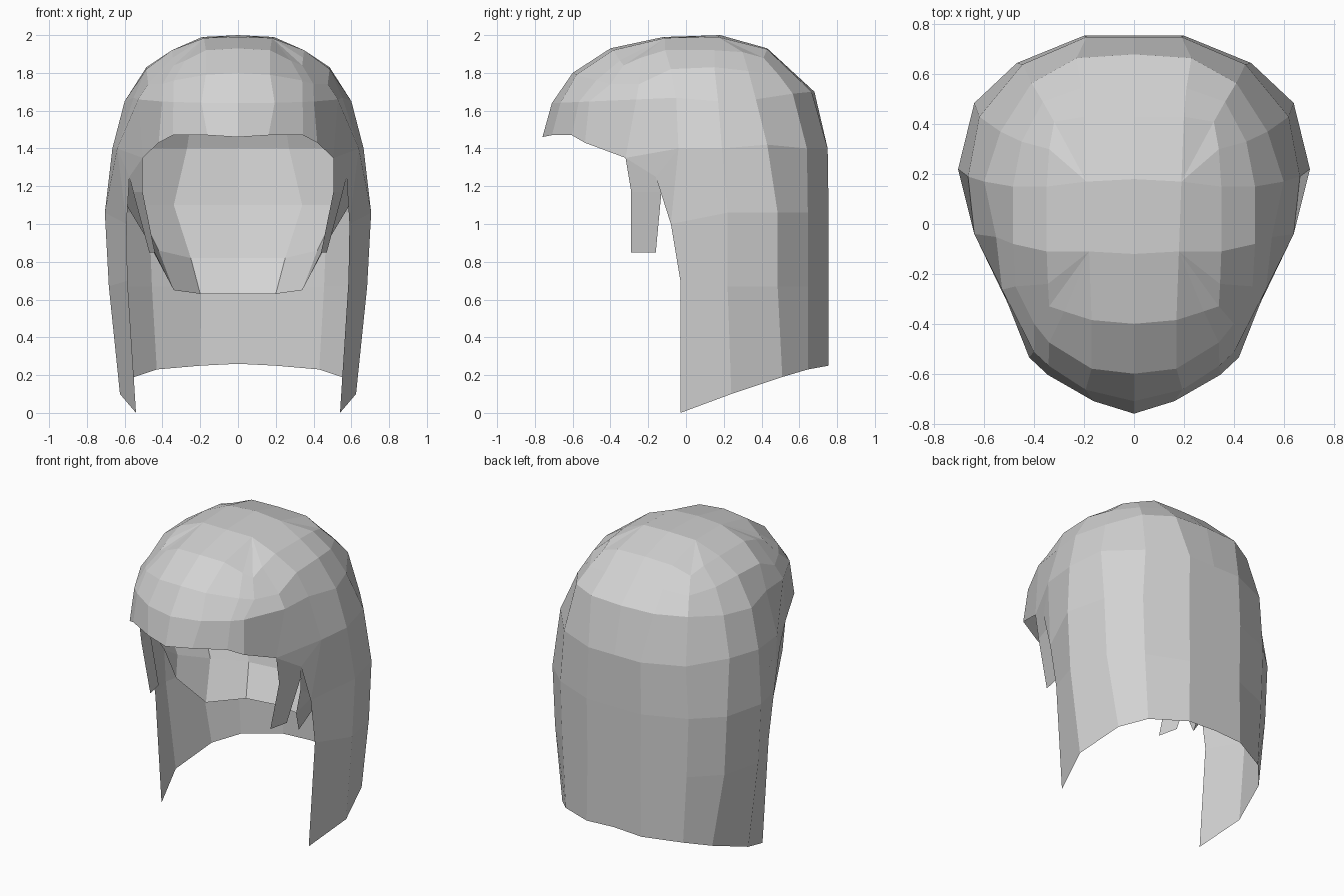
import bpy, bmesh, math

if "Cube" in bpy.data.objects:
    bpy.data.objects.remove(bpy.data.objects["Cube"])

grey = bpy.data.materials.new("hair grey")
grey.diffuse_color = (0.65, 0.65, 0.65, 1)
grey.use_nodes = True
grey.node_tree.nodes["Principled BSDF"].inputs["Base Color"].default_value = grey.diffuse_color

# Half outline of the hair from above, back centre to front centre
PLAN = [(0, .755), (.2, .755), (.47, .645), (.64, .485), (.705, .22), (.645, -.04),
        (.53, -.27), (.42, -.54), (.34, -.6), (.17, -.705), (0, -.755)]


def ring(width, front, back, z_front, z_back, roundness):
    """Half ring of the dome; roundness widens the front toward an ellipse."""
    pts = []
    for i, (x, y) in enumerate(PLAN):
        t = (y + .755) / 1.51
        px = x / .7 * width
        if 6 <= i <= 9:
            oval = width * math.sqrt(max(0, 1 - (2 * t - 1) ** 2))
            px += (oval - px) * roundness
        pts.append((px, front + t * (back - front), z_front + t * (z_back - z_front)))
    return pts


def sheet(name, grids, polygons=()):
    """Skin rows of points into half a surface and mirror it across x = 0."""
    bm = bmesh.new()

    def face(pts):
        unique = []
        for p in pts:
            if p not in unique:
                unique.append(p)
        if len(unique) > 2:
            bm.faces.new([bm.verts.new(p) for p in unique])

    for rows in grids:
        for a, b in zip(rows, rows[1:]):
            for i in range(min(len(a), len(b)) - 1):
                face([a[i], a[i + 1], b[i + 1], b[i]])
    for poly in polygons:
        face(poly)
    bmesh.ops.remove_doubles(bm, verts=bm.verts, dist=.001)
    bmesh.ops.recalc_face_normals(bm, faces=bm.faces)
    me = bpy.data.meshes.new(name)
    bm.to_mesh(me)
    bm.free()
    me.materials.append(grey)
    ob = bpy.data.objects.new(name, me)
    bpy.context.collection.objects.link(ob)
    mirror = ob.modifiers.new("mirror", 'MIRROR')
    mirror.use_clip = True
    mirror.merge_threshold = .001
    return ob


# Hairline: fringe at the front, widest line at the sides and back
hair_z = [1.4] * 6 + [1.35, 1.43, 1.47, 1.47, 1.46]
hairline = [(x, y, z) for (x, y, _), z in zip(ring(.665, -.76, .75, 0, 0, 0), hair_z)]
hairline[3:6] = [(.62, .43, 1.42), (.665, .19, 1.4), (.64, -.04, 1.4)]
hairline[6:9] = [(.505, -.32, 1.35), (.42, -.535, 1.43), (.345, -.605, 1.47)]

# Dome rings, squarer toward the crown
brow = ring(.60, -.71, .68, 1.64, 1.70, .7)
brow[1:5] = [(.23, .665, 1.70), (.41, .565, 1.69), (.535, .37, 1.66), (.60, .17, 1.65)]
upper = [(0, .55, 1.82), (.21, .545, 1.815), (.365, .49, 1.79), (.45, .33, 1.81),
         (.485, .15, 1.83), (.485, -.08, 1.82), (.475, -.25, 1.74), (.40, -.40, 1.74),
         (.34, -.475, 1.76), (.17, -.58, 1.79), (0, -.60, 1.80)]
top = [(0, .43, 1.93), (.2, .43, 1.925), (.32, .41, 1.88), (.34, .30, 1.91),
       (.35, .15, 1.92), (.35, -.11, 1.92), (.345, -.24, 1.88), (.34, -.33, 1.84),
       (.28, -.35, 1.865), (.17, -.385, 1.92), (0, -.40, 1.93)]
crown = [(0, .18, 2)] + [(.19, .17, 1.99)] * 4 + [(.18, -.11, 1.985)] * 5 + [(0, -.12, 1.99)]
dome = [hairline, brow, upper, top, crown]

# Long hair hanging at the back and sides
hem = [(0, .755, .26), (.2, .755, .25), (.43, .645, .23), (.55, .51, .19),
       (.625, .24, .10), (.54, -.03, 0)]
low = [(x * .97, y, .67) for x, y in PLAN[:5]] + [(.585, -.03, .70)]
mid = [(x, y, 1.06) for x, y in PLAN[:5]] + [(.59, -.08, 1.0)]
temple = (.575, -.16, 1.25)
sheet("outer_hair", [[hem, low, mid, hairline[:6]], dome],
      [crown, [hairline[5], hairline[6], temple], [hairline[5], temple, mid[5]]])

# Lock in front of each ear
sheet("sideburn", [[[hairline[6], temple],
                    [(.505, -.29, 1.17), (.555, -.13, 1.17)],
                    [(.44, -.29, .85), (.47, -.16, .85)]]])

# Inner layer against the head, open at the face
nape = [[(0, .40, .63), (.2, .37, .63), (.34, .15, .65), (.44, -.02, .85), (.44, -.02, .85)],
        [(0, .50, .82), (.25, .47, .82), (.42, .31, .86), (.50, .08, .95), (.50, -.06, 1.04)],
        [(0, .57, 1.1), (.34, .52, 1.1), (.54, .38, 1.1), (.62, .12, 1.15), temple],
        [(0, .60, 1.4), (.27, .57, 1.4), (.52, .43, 1.4), (.60, .12, 1.4), hairline[6]]]
rim = nape[-1] + hairline[7:]
inner = [rim] + [[(x * s, (y + .03) * s - .03, z) for x, y, _ in rim]
                 for s, z in ((.86, 1.65), (.64, 1.81), (.3, 1.93))]
sheet("inner_hair", [nape, inner], [inner[-1]])
